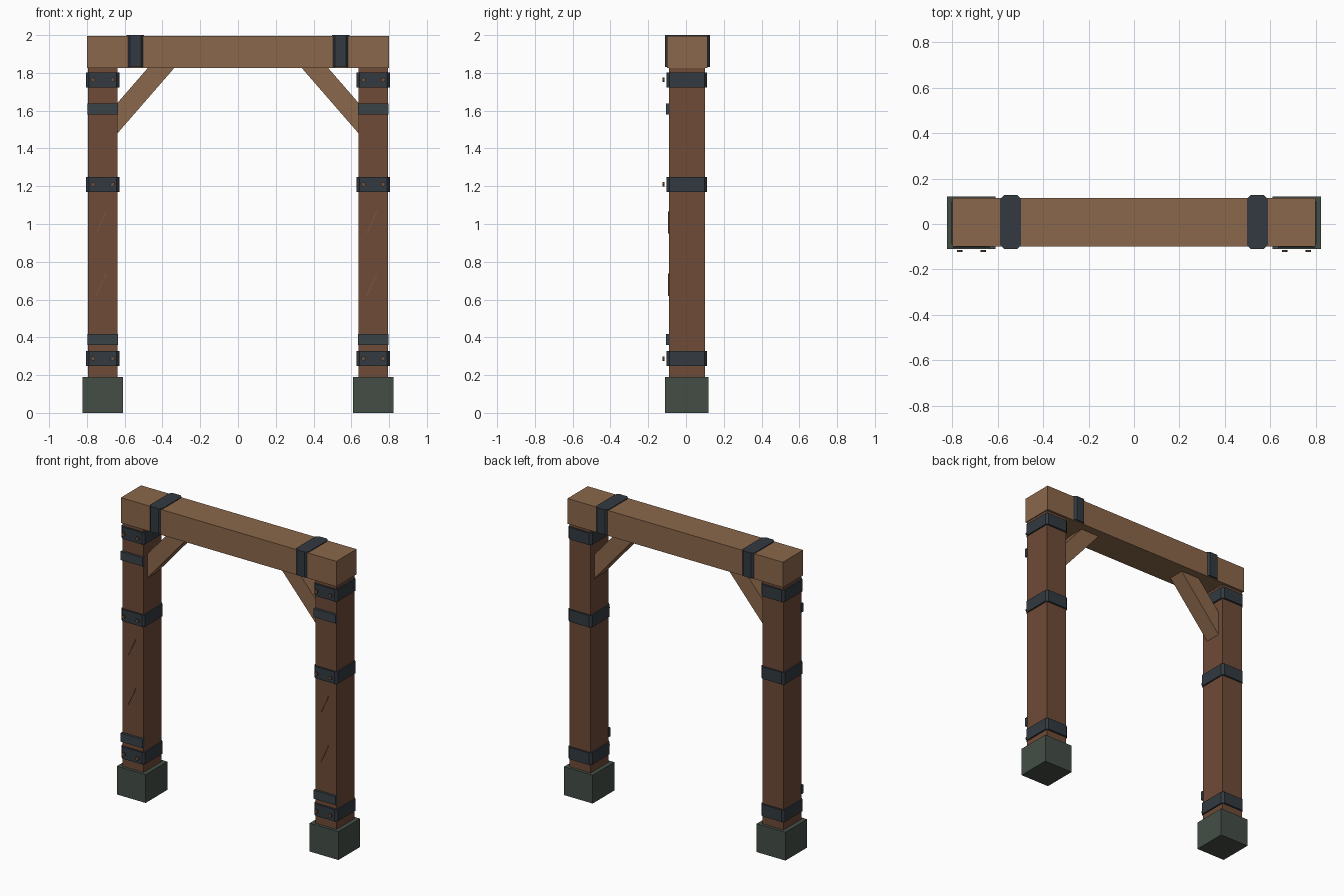
import bpy, bmesh
from math import radians
from mathutils import Matrix

if "Cube" in bpy.data.objects:
    bpy.data.objects.remove(bpy.data.objects["Cube"])

YC = 0.005      # depth centre of the frame
PX = 0.716      # post centre in x


def mat(name, r, g, b):
    m = bpy.data.materials.new(name)
    m.diffuse_color = (r, g, b, 1)
    m.use_nodes = True
    m.node_tree.nodes["Principled BSDF"].inputs["Base Color"].default_value = m.diffuse_color
    return m


BEAM = mat("light_wood", 0.26, 0.137, 0.07)
POST = mat("dark_wood", 0.156, 0.069, 0.038)
IRON = mat("iron", 0.032, 0.042, 0.052)
PLATE = mat("worn_iron", 0.042, 0.054, 0.064)
STONE = mat("stone", 0.058, 0.076, 0.062)
COPPER = mat("copper", 0.16, 0.08, 0.045)
GRAIN = mat("grain", 0.19, 0.095, 0.06)


def finish(bm, name, m):
    bmesh.ops.recalc_face_normals(bm, faces=bm.faces)
    me = bpy.data.meshes.new(name)
    bm.to_mesh(me)
    bm.free()
    me.materials.append(m)
    ob = bpy.data.objects.new(name, me)
    bpy.context.collection.objects.link(ob)
    return ob


def box(name, x, y, z, m, chamfer=0.0, tilt=0.0):
    """Box from (min, max) ranges; chamfer cuts the vertical edges only."""
    c = [(r[0] + r[1]) / 2 for r in (x, y, z)]
    s = [r[1] - r[0] for r in (x, y, z)]
    bm = bmesh.new()
    bmesh.ops.create_cube(bm, size=1, matrix=Matrix.Diagonal((*s, 1)))
    if chamfer:
        edges = [e for e in bm.edges
                 if abs(e.verts[0].co.z - e.verts[1].co.z) > 1e-4]
        bmesh.ops.bevel(bm, geom=edges, offset=chamfer, segments=1, affect='EDGES')
    bm.transform(Matrix.Translation(c) @ Matrix.Rotation(tilt, 4, 'Y'))
    return finish(bm, name, m)


def around(c, half):
    return (c - half, c + half)


def prism(name, profile, y0, y1, m):
    """Extrude an xz profile along y."""
    bm = bmesh.new()
    f = bm.faces.new([bm.verts.new((x, y0, z)) for x, z in profile])
    ext = bmesh.ops.extrude_face_region(bm, geom=[f])
    verts = [v for v in ext["geom"] if isinstance(v, bmesh.types.BMVert)]
    bmesh.ops.translate(bm, verts=verts, vec=(0, y1 - y0, 0))
    return finish(bm, name, m)


def rivet(name, x, z):
    bm = bmesh.new()
    bmesh.ops.create_cone(bm, cap_ends=True, segments=8, radius1=0.012,
                          radius2=0.012, depth=0.010,
                          matrix=Matrix.Translation((x, -0.119, z))
                          @ Matrix.Rotation(radians(90), 4, 'X'))
    finish(bm, name, COPPER)


# Top beam
box("top_beam", (-0.80, 0.80), (-0.10, 0.115), (1.825, 1.995), BEAM)

for side, s in (("left", -1), ("right", 1)):
    cx = s * PX
    # Post and its stone foot
    box(f"{side}_post", around(cx, 0.078), around(YC, 0.095), (0.002, 1.83), POST)
    box(f"{side}_foot", around(cx, 0.107), around(YC, 0.115), (0, 0.19), STONE)

    # Beam strap
    box(f"{side}_beam_strap", around(s * 0.543, 0.046), (-0.11, 0.127),
        (1.83, 2.0), IRON, 0.017)

    # Iron bands with two floating rivets each
    for i, z in enumerate((0.287, 1.21, 1.763)):
        box(f"{side}_band_{i}", around(cx, 0.088), around(YC, 0.107),
            around(z, 0.04), IRON, 0.015)
        for dx in (-0.052, 0.052):
            rivet(f"{side}_rivet_{i}_{'a' if dx < 0 else 'b'}", cx + dx, z)

    # Narrow plates on the front face
    for i, z in enumerate((0.389, 1.608)):
        box(f"{side}_front_plate_{i}", around(cx, 0.082), (-0.106, -0.086),
            around(z, 0.029), PLATE)

    # Wood grain marks
    for i, z in enumerate((0.678, 1.008)):
        box(f"{side}_grain_mark_{i}", around(cx - 0.008, 0.0025), (-0.096, -0.088),
            around(z, 0.064), GRAIN, tilt=radians(25))

    # Diagonal brace, ends sunk into post and beam
    prism(f"{side}_brace",
          [(s * x, z) for x, z in ((0.68, 1.432), (0.30, 1.869),
                                   (0.44, 1.869), (0.68, 1.593))],
          -0.05, 0.06, BEAM)
